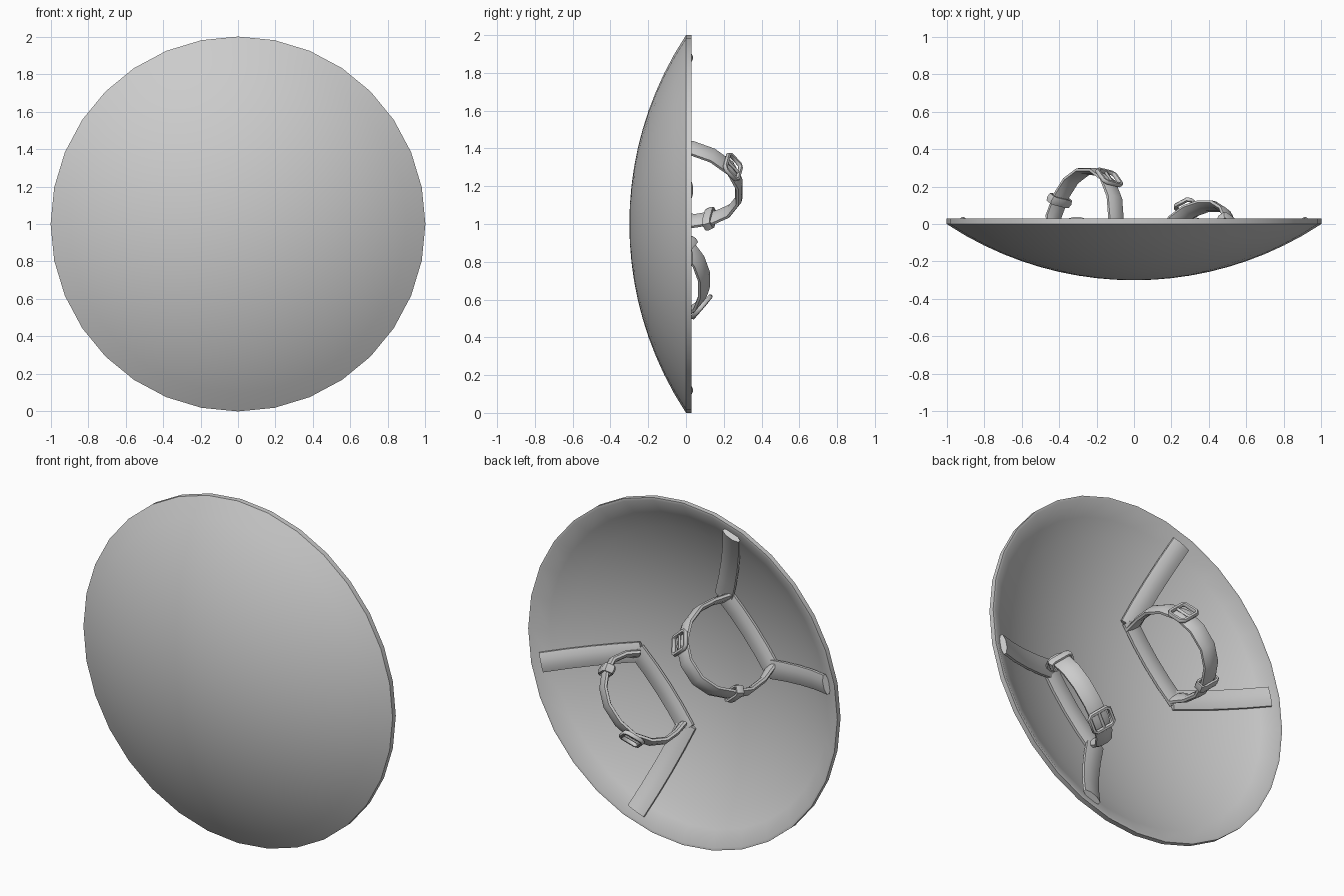
import bpy, bmesh, math
from mathutils import Vector

if "Cube" in bpy.data.objects:
    bpy.data.objects.remove(bpy.data.objects["Cube"])

AX = math.radians(139)                       # symmetry axis of the strap mounts


def finish(bm, name, angle=40):
    bmesh.ops.recalc_face_normals(bm, faces=bm.faces)
    me = bpy.data.meshes.new(name)
    bm.to_mesh(me)
    bm.free()
    for p in me.polygons:
        p.use_smooth = True
    me.set_sharp_from_angle(angle=math.radians(angle))
    ob = bpy.data.objects.new(name, me)
    bpy.context.collection.objects.link(ob)
    return ob


def sweep(name, pts, axis, a, b, cyclic=False, n=8):
    """Sweep an oval section: half size a along the fixed axis, b across it."""
    bm = bmesh.new()
    rings, m = [], len(pts)
    axis = axis.normalized()
    for i, p in enumerate(pts):
        if cyclic:
            t = pts[(i + 1) % m] - pts[i - 1]
        else:
            t = pts[min(i + 1, m - 1)] - pts[max(i - 1, 0)]
        nrm = t.cross(axis).normalized()
        w = a[i] if isinstance(a, list) else a
        ring = []
        for j in range(n):
            g = 2 * math.pi * (j + 0.5) / n
            ring.append(bm.verts.new(p + axis * w * math.cos(g) * 1.08
                                     + nrm * b * math.sin(g) * 1.08))
        rings.append(ring)
    for i in range(m if cyclic else m - 1):
        r, q = rings[i], rings[(i + 1) % m]
        for j in range(n):
            k = (j + 1) % n
            bm.faces.new((r[j], r[k], q[k], q[j]))
    if not cyclic:
        bm.faces.new(rings[0])
        bm.faces.new(rings[-1])
    return finish(bm, name, 60)


def rect_loop(c, e1, e2, h1, h2):
    """Rectangle with clipped corners, as a closed path."""
    k = 0.75
    return [c + e1 * h1 * p + e2 * h2 * q for p, q in
            ((1, -k), (1, k), (k, 1), (-k, 1), (-1, k), (-1, -k), (-k, -1), (k, -1))]


# dish: lathe of outer cap, thin rim and inner cap
def cap(r, depth, rim, rad=1.0):
    R = (rad * rad + depth * depth) / (2 * depth)
    return rim - depth + R - math.sqrt(R * R - r * r)


def inner(r):
    return cap(r, 0.275, 0.025, 0.985)


rs = [i / 10 for i in range(10)]
prof = [(r, cap(r, 0.3, 0.0)) for r in rs] + [(1, 0), (1, 0.03), (0.985, 0.03)]
prof += [(r, inner(r)) for r in reversed(rs)]
bm = bmesh.new()
verts = [bm.verts.new((r, y, 1)) for r, y in prof]
edges = [bm.edges.new(e) for e in zip(verts, verts[1:])]
bmesh.ops.spin(bm, geom=verts + edges, cent=(0, 0, 1), axis=(0, 1, 0),
               angle=2 * math.pi, steps=32, use_duplicate=False)
bmesh.ops.remove_doubles(bm, verts=bm.verts, dist=0.0005)
finish(bm, "shield_dish")

# strap mounts: the second is the first turned by 180 degrees, with a lower strap
LOOP = [(.215, -.17), (.235, -.08), (.24, .03), (.205, .14), (.13, .235), (.03, .28),
        (-.08, .28), (-.17, .23), (-.23, .15), (-.27, .04), (-.26, -.08), (-.225, -.17)]
WIDTH = [.06, .035] + [.05] * 8 + [.035, .06]

for label, s, lean, rise in (("upper", 1, -.178, 1.0), ("lower", -1, .333, .58)):
    U = Vector((math.cos(AX), 0, math.sin(AX))) * s
    V = Vector((math.sin(AX), 0, -math.cos(AX))) * s
    Y = Vector((0, 1, 0))
    O = Vector((0, 0, 1))

    # flat mounting bars lying on the inside of the dish
    def bar(name, p, q):
        pts = []
        for i in range(5):
            u, v = [p[k] + (q[k] - p[k]) * i / 4 for k in (0, 1)]
            pts.append(O + U * u + V * v + Y * (inner(math.hypot(u, v)) + 0.022))
        d = (pts[-1] - pts[0]).cross(Y)
        sweep(name, pts, d, 0.055, 0.018)

    bar(label + "_cross_bar", (.37, -.25), (.37, .25))
    for side, g in (("left", 1), ("right", -1)):
        bar(f"{label}_{side}_arm_bar", (.35, .225 * g), (.815, .468 * g))

    # leaning strap loop
    L = U * lean + Y * rise
    K = L.cross(V).normalized()

    def at(v, y):
        return O + U * .37 + Y * -.16 + V * v + L * (y + .16)

    sweep(label + "_strap", [at(v, y) for v, y in LOOP], K, WIDTH, 0.017)

    # buckle frame and pin
    t = (at(.08, .26) - at(.18, .18)).normalized()
    nrm = t.cross(K).normalized()
    if nrm.dot(Y) < 0:
        nrm = -nrm
    c = at(.13, .235) + nrm * .018
    sweep(label + "_buckle", rect_loop(c, K, t, .062, .052), nrm, .012, .012, True, 6)
    sweep(label + "_buckle_pin", [c - t * .05, c + t * .05], nrm, .008, .008, False, 6)

    # keeper loop around the strap
    t = (at(-.25, .1) - at(-.21, .18)).normalized()
    nrm = t.cross(K).normalized()
    sweep(label + "_keeper", rect_loop(at(-.24, .125), K, nrm, .06, .025),
          t, .024, .01, True, 6)
